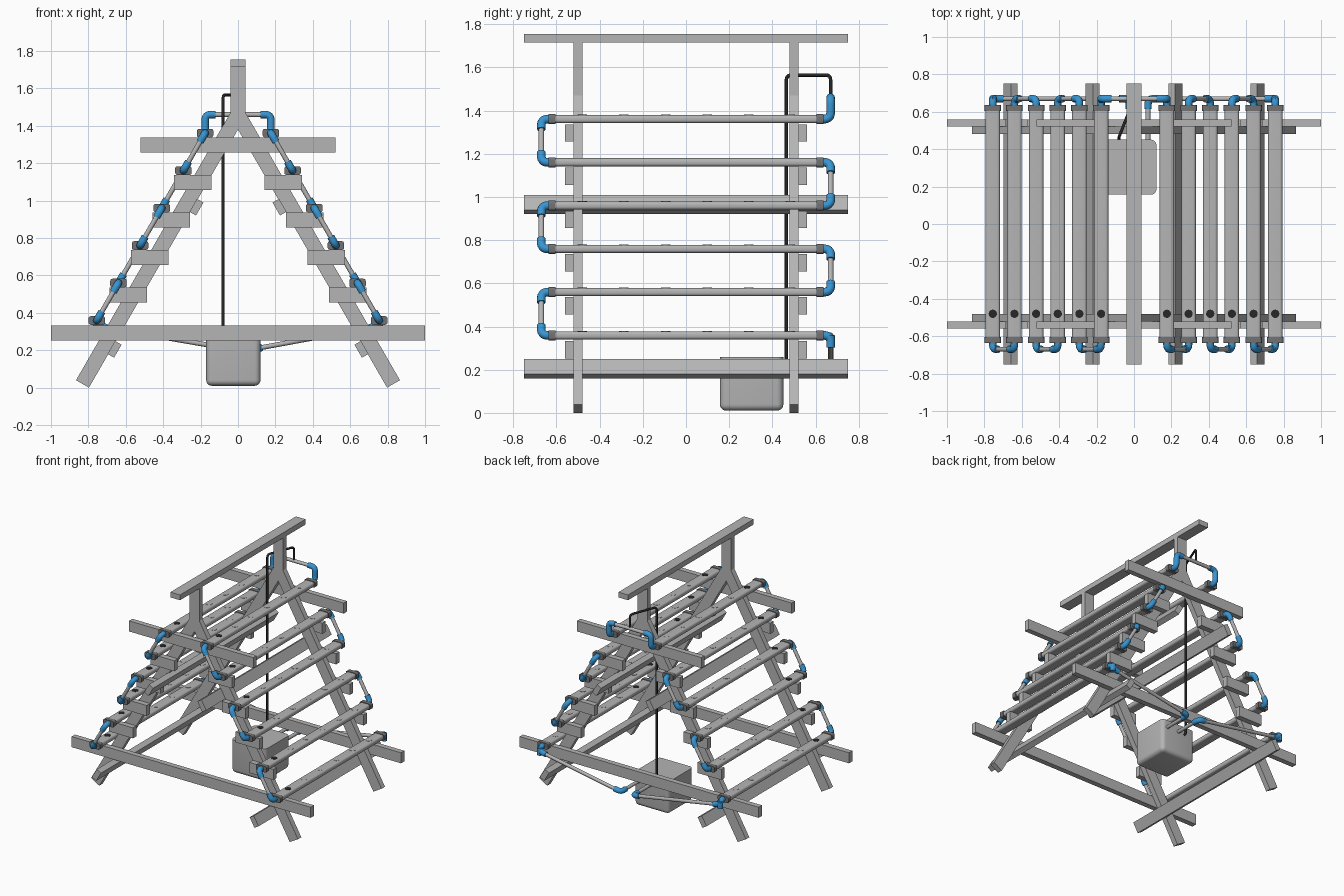
import bpy, bmesh, math
from mathutils import Vector, Matrix

if "Cube" in bpy.data.objects:
    bpy.data.objects.remove(bpy.data.objects["Cube"])


def material(name, rgb):
    m = bpy.data.materials.new(name)
    m.diffuse_color = (*rgb, 1)
    m.use_nodes = True
    m.node_tree.nodes["Principled BSDF"].inputs["Base Color"].default_value = m.diffuse_color
    return m


GREY = material("light grey", (0.46, 0.46, 0.46))
DARK = material("dark grey", (0.17, 0.17, 0.17))
BLACK = material("black", (0.02, 0.02, 0.02))
BLUE = material("blue", (0.04, 0.30, 0.64))


def finish(bm, name, mat, smooth=False):
    me = bpy.data.meshes.new(name)
    bmesh.ops.recalc_face_normals(bm, faces=bm.faces)
    for f in bm.faces:
        f.smooth = smooth
    bm.to_mesh(me)
    bm.free()
    me.materials.append(mat)
    ob = bpy.data.objects.new(name, me)
    bpy.context.collection.objects.link(ob)
    if smooth:
        bpy.ops.object.select_all(action='DESELECT')
        ob.select_set(True)
        bpy.context.view_layer.objects.active = ob
        bpy.ops.object.shade_smooth_by_angle(angle=math.radians(35))
    return ob


def box(name, centre, size, mat=GREY, tilt=0, radius=0, rounded=None):
    """Box, tilted about y; rounded picks the edges to round."""
    bm = bmesh.new()
    bmesh.ops.create_cube(bm, size=1, matrix=Matrix.Diagonal((*size, 1)))
    if radius:
        edges = [e for e in bm.edges if rounded(*[v.co for v in e.verts])]
        bmesh.ops.bevel(bm, geom=edges, offset=radius, segments=5, profile=0.5, affect='EDGES')
    bm.transform(Matrix.Translation(centre) @ Matrix.Rotation(tilt, 4, 'Y'))
    return finish(bm, name, mat, radius > 0)


def prism(name, outline, y0, y1, mat=GREY):
    """Extrude an x-z outline along y."""
    bm = bmesh.new()
    face = bm.faces.new([bm.verts.new((x, y0, z)) for x, z in outline])
    ext = bmesh.ops.extrude_face_region(bm, geom=[face])
    bmesh.ops.translate(bm, vec=(0, y1 - y0, 0),
                        verts=[g for g in ext['geom'] if isinstance(g, bmesh.types.BMVert)])
    return finish(bm, name, mat)


def sweep(name, pts, radius, mat):
    """Round tube along a list of points."""
    cu = bpy.data.curves.new(name, 'CURVE')
    cu.dimensions = '3D'
    cu.bevel_depth = radius
    cu.bevel_resolution = 4
    cu.use_fill_caps = True
    sp = cu.splines.new('POLY')
    sp.points.add(len(pts) - 1)
    for p, co in zip(sp.points, pts):
        p.co = (*co, 1)
    cu.materials.append(mat)
    ob = bpy.data.objects.new(name, cu)
    bpy.context.collection.objects.link(ob)
    bpy.ops.object.select_all(action='DESELECT')
    ob.select_set(True)
    bpy.context.view_layer.objects.active = ob
    bpy.ops.object.convert(target='MESH')
    bpy.ops.object.shade_smooth_by_angle(angle=math.radians(40))


def corner(a, b, c, reach):
    """Curve points rounding the corner b between a and c."""
    p = b + (a - b).normalized() * min(reach, (a - b).length)
    q = b + (c - b).normalized() * min(reach, (c - b).length)
    return [p.lerp(b, t / 8).lerp(b.lerp(q, t / 8), t / 8) for t in range(9)]


def pipe(name, pts, radius=0.013):
    """Grey pipe with a blue elbow over every corner."""
    pts = [Vector(p) for p in pts]
    path = [pts[0]]
    for a, b, c in zip(pts, pts[1:], pts[2:]):
        arc = corner(a, b, c, 0.032)
        path += arc
        end = b + (c - b).normalized() * 0.055
        start = b + (a - b).normalized() * min(0.055, (a - b).length)
        sweep(name + "_elbow", [start] + arc + [end], 0.02, BLUE)
    sweep(name, path + [pts[-1]], radius, GREY)


# ridge beam
box("ridge_beam", (0, 0, 1.735), (0.08, 1.5, 0.04))

# two A-shaped end frames with cross bars and shelf brackets
S, C = math.sin(math.radians(60)), 0.5
for side in (-1, 1):
    y0, y1 = side * 0.5 - 0.02, side * 0.5 + 0.02
    box("ridge_post", (0, side * 0.5, 1.593), (0.08, 0.04, 0.244))
    yb = side * 0.54
    box("upper_cross_bar", (0, yb, 1.297), (1.04, 0.04, 0.08))
    box("lower_cross_bar", (0, yb, 0.293), (2.0, 0.04, 0.08))
    for sx in (-1, 1):
        leg = [(0, 1.38), (0.797, 0), (0.866, 0.04), (0.04, 1.471), (0, 1.471)]
        prism("leg", [(sx * x, z) for x, z in leg], y0, y1)
        for i in range(4):
            box("shelf_bracket", (sx * (0.241 + 0.1155 * i), yb, 1.096 - 0.2 * i),
                (0.2, 0.04, 0.08))

# long beams tucked against the inner side of the legs
for sx in (-1, 1):
    for x, z in ((0.66, 0.205), (0.222, 0.965)):
        box("side_beam", (sx * x, 0, z), (0.04, 1.5, 0.08), tilt=-sx * math.radians(30))

# growing channels: six per side, with end caps and planting holes
ROWS = [(0.176 + 0.1158 * i, 1.361 - 0.2004 * i) for i in range(6)]
for sx in (-1, 1):
    for x, z in ROWS:
        box("channel", (sx * x, 0, z), (0.078, 1.24, 0.038), radius=0.015,
            rounded=lambda a, b: abs(a.y - b.y) > 0.1)
        for side in (-1, 1):
            box("channel_cap", (sx * x, side * 0.62, z), (0.088, 0.032, 0.046), DARK,
                radius=0.012, rounded=lambda a, b: abs(a.y - b.y) > 0.01)
        for k in range(6):
            bm = bmesh.new()
            bmesh.ops.create_cone(bm, cap_ends=True, segments=24, radius1=0.022,
                                  radius2=0.022, depth=0.004,
                                  matrix=Matrix.Translation((sx * x, -0.48 + 0.1927 * k, z + 0.0185)))
            finish(bm, "planting_cup" if k == 0 else "planting_lid", GREY if k else BLACK)

# return bends joining neighbouring channels, alternating ends
Y = 0.67
for sx in (-1, 1):
    for i in range(5):
        s = -1 if i % 2 == 0 else 1
        (xa, za), (xb, zb) = ROWS[i], ROWS[i + 1]
        pipe("return_pipe", [(sx * xa, s * 0.625, za), (sx * xa, s * Y, za),
                             (sx * xb, s * Y, zb), (sx * xb, s * 0.625, zb)])

# feed pipe across the top
x, z = ROWS[0]
pipe("feed_pipe", [(-x, 0.625, z), (-x, Y, z), (-x, Y, 1.46),
                   (x, Y, 1.46), (x, Y, z), (x, 0.625, z)])

# drain pipes from the lowest channels into the tank
x, z = ROWS[5]
for sx, xt in ((1, 0.075), (-1, -0.025)):
    pipe("drain_pipe", [(sx * x, 0.625, z), (sx * x, Y, z), (sx * x, Y, 0.33),
                        (xt, Y, 0.205), (xt, 0.44, 0.205)])

# water tank with rounded sides and bottom
box("water_tank", (-0.025, 0.304, 0.135), (0.29, 0.294, 0.25), radius=0.03,
    rounded=lambda a, b: min(a.z, b.z) < 0)

# black pump hose from the tank up to the feed pipe
hose = [Vector(p) for p in ((-0.08, 0.42, 0.2), (-0.08, 0.465, 0.2), (-0.08, 0.465, 1.565),
                            (0, Y, 1.565), (0, Y, 1.46))]
route = [hose[0]]
for a, b, c in zip(hose, hose[1:], hose[2:]):
    route += corner(a, b, c, 0.025)
sweep("pump_hose", route + [hose[-1]], 0.008, BLACK)
